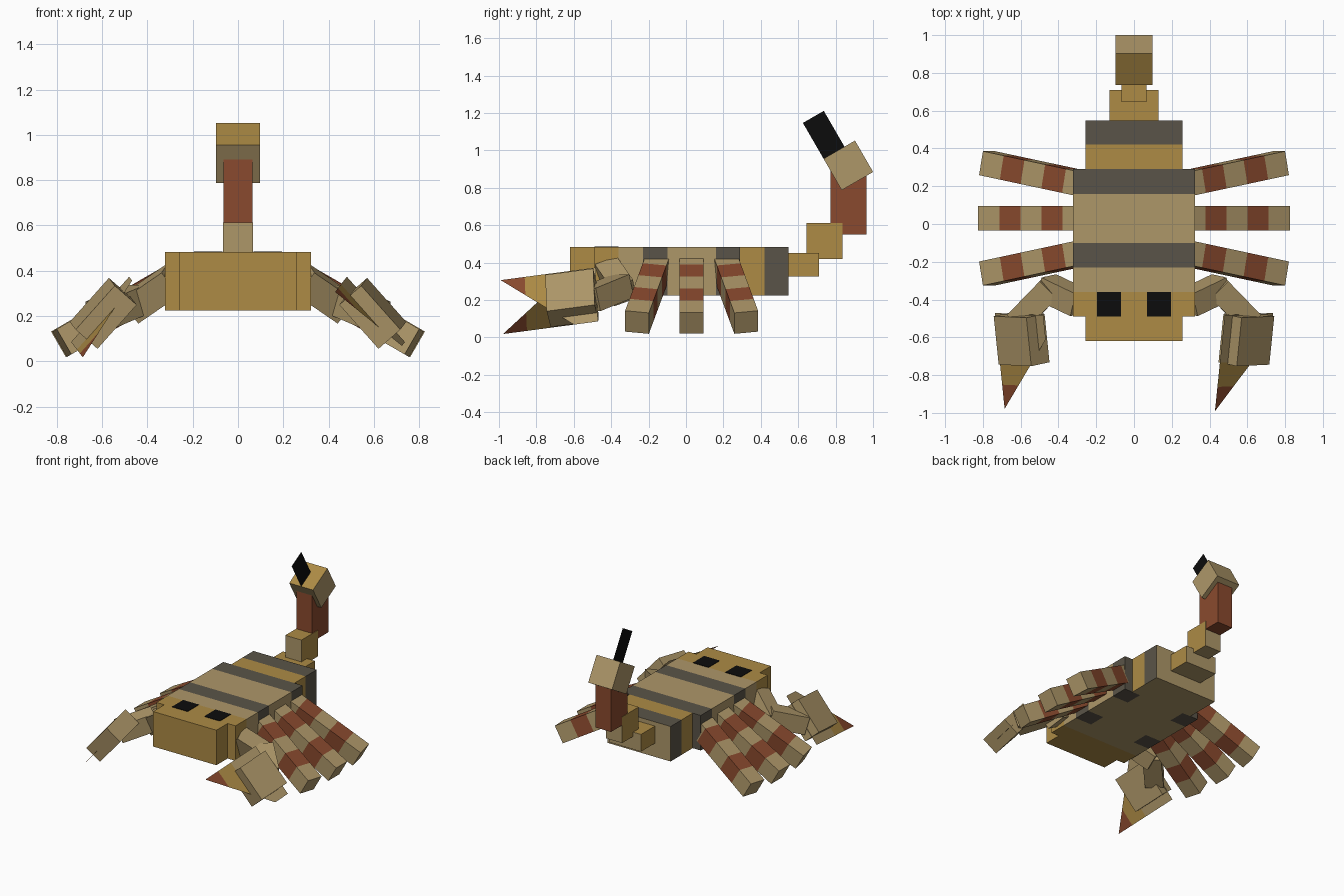
import bpy, bmesh, math
from mathutils import Matrix, Vector

if "Cube" in bpy.data.objects:
    bpy.data.objects.remove(bpy.data.objects["Cube"], do_unlink=True)

# Flat colours (sRGB 0-255 converted to linear)
PALETTE = {"tan": (174, 151, 105), "gold": (173, 139, 69), "red": (138, 74, 46),
           "grey": (90, 84, 72), "black": (12, 12, 12)}
NAMES = list(PALETTE)
MATS = []
for key, rgb in PALETTE.items():
    lin = [((c / 255 + 0.055) / 1.055) ** 2.4 for c in rgb] + [1.0]
    m = bpy.data.materials.new(key)
    m.use_nodes = True
    m.diffuse_color = lin
    bsdf = m.node_tree.nodes["Principled BSDF"]
    bsdf.inputs["Base Color"].default_value = lin
    bsdf.inputs["Roughness"].default_value = 0.9
    MATS.append(m)


def finish(name, bm, rule, matrix=None, mirror=False, cuts=()):
    """Cut the mesh at (axis, position) planes, colour faces by rule, place it."""
    for axis, pos in cuts:
        no = Vector((0, 0, 0))
        no[axis] = 1
        bmesh.ops.bisect_plane(bm, geom=bm.verts[:] + bm.edges[:] + bm.faces[:],
                               plane_co=no * pos, plane_no=no, dist=1e-5)
    bm.normal_update()
    for f in bm.faces:
        key = rule if isinstance(rule, str) else rule(f.calc_center_median(), f.normal)
        f.material_index = NAMES.index(key)
    if matrix:
        bm.transform(matrix)
    if mirror:
        bm.transform(Matrix.Scale(-1, 4, (1, 0, 0)))
        bmesh.ops.reverse_faces(bm, faces=bm.faces[:])
    me = bpy.data.meshes.new(name)
    bm.to_mesh(me)
    bm.free()
    for m in MATS:
        me.materials.append(m)
    ob = bpy.data.objects.new(name, me)
    bpy.context.collection.objects.link(ob)
    return ob


def box(name, lo, hi, rule, **kw):
    bm = bmesh.new()
    bmesh.ops.create_cube(bm, size=1)
    lo, hi = Vector(lo), Vector(hi)
    for v in bm.verts:
        v.co = [(lo[i] + hi[i]) / 2 + v.co[i] * (hi[i] - lo[i]) for i in range(3)]
    return finish(name, bm, rule, **kw)


def sheet(name, points, rule, **kw):
    bm = bmesh.new()
    bm.faces.new([bm.verts.new(p) for p in points])
    return finish(name, bm, rule, **kw)


def frame(origin, forward, side):
    """Matrix with local x along forward and local y near side."""
    x = Vector(forward).normalized()
    y = Vector(side)
    y = (y - x * y.dot(x)).normalized()
    m = Matrix((x, y, x.cross(y))).transposed().to_4x4()
    m.translation = Vector(origin)
    return m


# Body: striped hull in three lengths
def hull_rule(c, n):
    stripe = -0.23 < c.y < -0.10 or 0.16 < c.y < 0.29
    if n.z < -0.5 and c.y > -0.36:
        return "grey" if stripe and abs(c.x) > 0.19 else "tan"
    if stripe:
        return "grey"
    return "gold" if c.y < -0.36 else "tan"


def rear_rule(c, n):
    if n.z < -0.5 or n.y > 0.5:
        return "tan"
    return "gold" if c.y < 0.42 else "grey"


Z0, Z1 = 0.225, 0.483
box("head", (-0.258, -0.62, Z0), (0.258, -0.49, Z1), "gold")
box("body", (-0.323, -0.49, Z0), (0.323, 0.29, Z1), hull_rule,
    cuts=[(1, y) for y in (-0.36, -0.23, -0.10, 0.16)] + [(0, -0.19), (0, 0.19)])
box("abdomen", (-0.258, 0.29, Z0), (0.258, 0.548, Z1), rear_rule, cuts=[(1, 0.42)])

# Tail: stepped blocks rising to a tilted tip
def tail_rule(c, n):
    return "tan" if abs(n.y) > 0.5 or n.z < -0.5 else "gold"


box("tail_base", (-0.13, 0.54, 0.325), (0.13, 0.71, 0.452), tail_rule)
box("tail_joint", (-0.066, 0.645, 0.42), (0.066, 0.838, 0.613), tail_rule)
box("tail_column", (-0.064, 0.772, 0.55), (0.064, 0.965, 0.938), "red")
tilt = Matrix.Translation((0, 0.868, 0.92)) @ Matrix.Rotation(math.radians(30), 4, "X")
h = 0.097
box("tail_tip", (-h, -h, -h), (h, h, h),
    lambda c, n: "gold" if n.z > 0.5 else "tan", matrix=tilt)
sheet("stinger", [(0, -h, h - 0.01), (0, 0.032, h - 0.01), (0, 0.032, 0.318), (0, -h, 0.318)],
      "black", matrix=tilt)

# Leg bands repeat along the length, measured back from the foot
BAND = 0.129


def leg_rule(c, n):
    return "red" if int(-c.x / BAND) % 2 else "tan"


def pincer_rule(c, n):
    return "red" if c.x > 0.25 else "gold" if c.x > 0.12 else "tan"


for tag, s in (("left", 1), ("right", -1)):
    mir = s < 0

    # Eyes
    box(tag + "_eye", (0.068, -0.49, Z1 - 0.003), (0.195, -0.36, Z1 + 0.003),
        "black", mirror=mir)

    # Walking legs
    for leg, yaw, foot in (("front", -10.5, (0.81, -0.262, 0.137)),
                           ("middle", 0, (0.825, 0.03, 0.132)),
                           ("back", 10.5, (0.81, 0.322, 0.137))):
        m = (Matrix.Translation(foot) @ Matrix.Rotation(math.radians(30), 4, "Y")
             @ Matrix.Rotation(math.radians(yaw), 4, "Z"))
        box(f"{tag}_{leg}_leg", (-5 * BAND, -0.0645, -0.129), (0, 0.0645, 0), leg_rule,
            matrix=m, mirror=mir, cuts=[(0, -BAND * i) for i in range(1, 5)])

    # Arm: upper part out of the body, forearm turning forward to the claw
    box(tag + "_upper_arm", (0, -0.064, -0.064), (0.235, 0.064, 0.064), "tan", mirror=mir,
        matrix=frame((0.285, -0.42, 0.362), (0.766, 0.367, -0.527), (-0.2, 0.92, 0.32)))
    box(tag + "_forearm", (-0.05, -0.064, -0.064), (0.21, 0.064, 0.064), "tan", mirror=mir,
        matrix=frame((0.475, -0.37, 0.262), (0.66, -0.68, -0.28), (0.7, 0.7, 0)))

    # Claw block with a flat pincer through its middle
    claw = frame((0.595, -0.61, 0.212), (-0.1, -0.98, -0.13), (0.66, 0, -0.75))
    box(tag + "_claw", (-0.13, -0.13, -0.065), (0.13, 0.13, 0.065), "tan",
        matrix=claw, mirror=mir)
    e = -s * 0.193
    sheet(tag + "_pincer", [(0.38, e, 0), (-0.005, -e, 0), (-0.135, -e, 0), (-0.135, e, 0)],
          pincer_rule, matrix=claw, mirror=mir, cuts=[(0, 0.25), (0, 0.12)])
